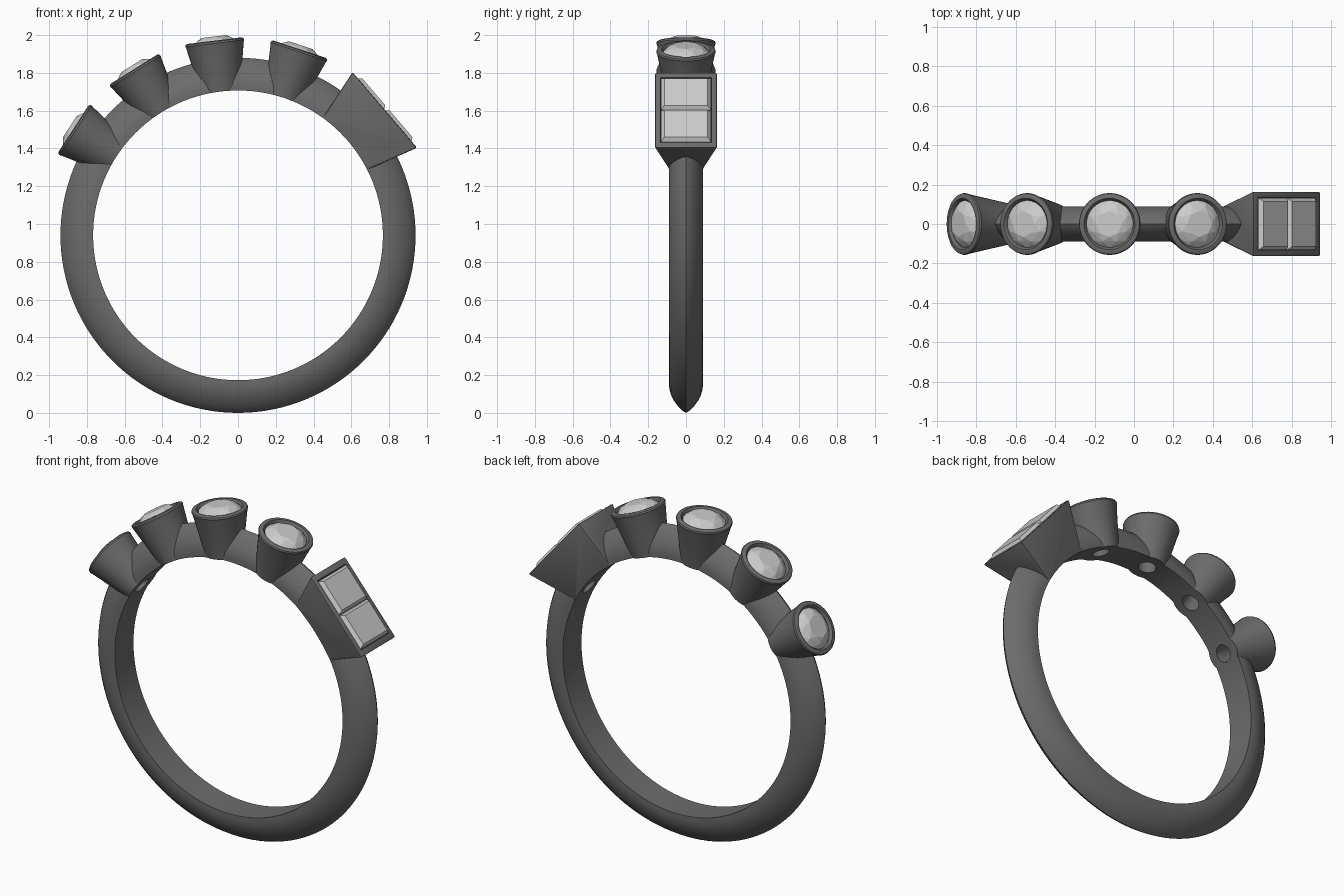
import bpy, bmesh, math
from mathutils import Matrix, Vector

if "Cube" in bpy.data.objects:
    bpy.data.objects.remove(bpy.data.objects["Cube"])

CZ = 0.94          # ring centre height
BORE = 0.767       # finger hole radius


def material(name, v):
    m = bpy.data.materials.new(name)
    m.diffuse_color = (v, v, v, 1)
    m.use_nodes = True
    m.node_tree.nodes["Principled BSDF"].inputs["Base Color"].default_value = m.diffuse_color
    return m


metal, stone = material("metal", 0.15), material("pale_stone", 0.6)


def finish(bm, name, mat, matrix):
    bmesh.ops.recalc_face_normals(bm, faces=bm.faces)
    bm.transform(matrix)
    me = bpy.data.meshes.new(name)
    bm.to_mesh(me)
    bm.free()
    me.materials.append(mat)
    ob = bpy.data.objects.new(name, me)
    bpy.context.collection.objects.link(ob)
    return ob


def radial(deg):
    """Local z points outward from the ring centre."""
    return Matrix.Translation((0, 0, CZ)) @ Matrix.Rotation(math.radians(deg), 4, 'Y')


def lathe(name, profile, matrix, n=48, closed=False):
    """Spin (radius, height) points; ends are capped or joined."""
    bm = bmesh.new()
    rings = [[bm.verts.new((r * math.cos(2 * math.pi * i / n), r * math.sin(2 * math.pi * i / n), h))
              for i in range(n)] for r, h in profile]
    pairs = list(zip(rings, rings[1:]))
    if closed:
        pairs.append((rings[-1], rings[0]))
    else:
        bm.faces.new(rings[0])
        bm.faces.new(rings[-1])
    for a, b in pairs:
        for i in range(n):
            j = (i + 1) % n
            bm.faces.new((a[i], a[j], b[j], b[i]))
    return finish(bm, name, metal, matrix)


def frustum(name, bottom, top, z0, z1, matrix, bevel=0, mat=metal):
    """Rectangular block given half sizes at bottom and top."""
    bm = bmesh.new()
    bmesh.ops.create_cube(bm, size=2)
    for v in bm.verts:
        s, z = (top, z1) if v.co.z > 0 else (bottom, z0)
        v.co = (v.co.x * s[0], v.co.y * s[1], z)
    if bevel:
        bmesh.ops.bevel(bm, geom=bm.edges[:], offset=bevel, segments=2, profile=0.5, affect='EDGES')
    return finish(bm, name, mat, matrix)


def hull(name, points, matrix):
    """Faceted convex stone."""
    bm = bmesh.new()
    for p in points:
        bm.verts.new(p)
    bmesh.ops.convex_hull(bm, input=bm.verts[:])
    bmesh.ops.dissolve_limit(bm, angle_limit=0.01, verts=bm.verts[:], edges=bm.edges[:])
    return finish(bm, name, stone, matrix)


def circle(r, h, n, off=0):
    return [Vector((r * math.cos(2 * math.pi * (i + off) / n), r * math.sin(2 * math.pi * (i + off) / n), h))
            for i in range(n)]


# Band: rounded outside, straight sides
half = [(0.79, 0.09), (0.815, 0.088), (0.845, 0.079), (0.875, 0.064), (0.905, 0.043), (0.927, 0.021)]
prof = [(0.74, -0.09)] + [(r, -w) for r, w in half] + [(0.94, 0)] + \
       [(r, w) for r, w in reversed(half)] + [(0.74, 0.09)]
upright = Matrix.Translation((0, 0, CZ)) @ Matrix.Rotation(math.pi / 2, 4, 'X')
band = lathe("ring_band", prof, upright, 128, True)

adds, cuts = [], []

# Round settings and brilliant stones
for k, a in enumerate((-57.1, -32.0, -6.9, 18.3)):
    m = radial(a)
    adds.append(lathe(f"collet_{k}", [(0.098, 0.73), (0.153, 1.013), (0.157, 1.024),
                                      (0.154, 1.033), (0.145, 1.038)], m))
    cuts.append(lathe(f"seat_cut_{k}", [(0.05, 0.68), (0.05, 0.92), (0.117, 1.0),
                                        (0.119, 1.024), (0.136, 1.045)], m))
    hull(f"round_stone_{k}",
         circle(0.066, 1.06, 8) + circle(0.097, 1.046, 8, 0.5) + circle(0.121, 1.022, 16)
         + circle(0.121, 1.015, 16) + [Vector((0, 0, 0.91))], m)

# Rectangular setting with two square stones
m = radial(49.5)
adds.append(frustum("rectangular_setting", (0.178, 0.087), (0.263, 0.166), 0.735, 1.022, m, 0.009))
cuts.append(frustum("recess_cut", (0.222, 0.131), (0.228, 0.137), 0.965, 1.05, m))
for s in (-1, 1):
    shift = m @ Matrix.Translation((s * 0.111, 0, 0))
    cuts.append(lathe(f"stone_hole_cut_{s}", [(0.05, 0.65), (0.05, 0.99)], shift, 32))
    hull(f"square_stone_{s}",
         [Vector((x * w, y * d, h)) for x in (-1, 1) for y in (-1, 1)
          for w, d, h in ((0.094, 0.115, 1.04), (0.109, 0.132, 1.02),
                          (0.109, 0.132, 1.0), (0.02, 0.03, 0.93))], shift)

# Finger hole
cuts.append(lathe("finger_hole_cut", [(BORE, -0.4), (BORE, 0.4)], upright, 128))

# Fuse the metal, then open the seats and the finger hole
bpy.context.view_layer.objects.active = band
for op, obs in (('UNION', adds), ('DIFFERENCE', cuts)):
    for ob in obs:
        mod = band.modifiers.new(ob.name, 'BOOLEAN')
        mod.operation, mod.solver, mod.object = op, 'EXACT', ob
        bpy.ops.object.modifier_apply(modifier=mod.name)
        bpy.data.objects.remove(ob)

bpy.ops.object.select_all(action='DESELECT')
band.select_set(True)
bpy.ops.object.shade_smooth_by_angle(angle=math.radians(35))
